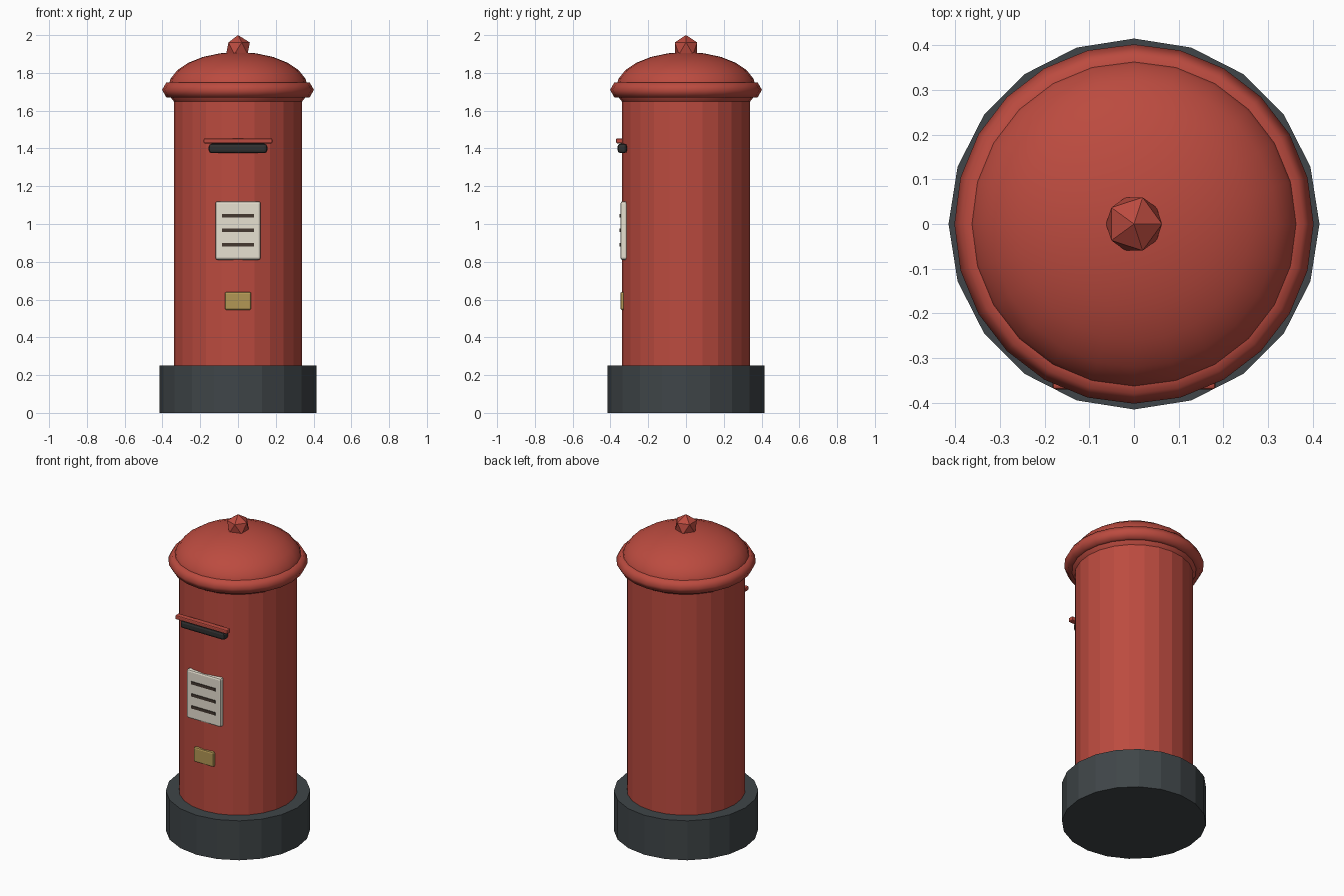
import bpy

if "Cube" in bpy.data.objects:
    bpy.data.objects.remove(bpy.data.objects["Cube"])


def material(name, rgb):
    m = bpy.data.materials.new(name)
    m.diffuse_color = (*rgb, 1)
    m.use_nodes = True
    m.node_tree.nodes["Principled BSDF"].inputs["Base Color"].default_value = m.diffuse_color
    return m


RED = material("red_paint", (0.50, 0.07, 0.05))
DARK = material("dark_iron", (0.05, 0.06, 0.065))
BLACK = material("slot_black", (0.03, 0.03, 0.03))
CREAM = material("cream_enamel", (0.80, 0.75, 0.64))
BRASS = material("brass", (0.45, 0.31, 0.09))
INK = material("ink", (0.06, 0.04, 0.03))


def finish(name, mat, smooth=False):
    ob = bpy.context.object
    ob.name = name
    ob.data.materials.append(mat)
    if smooth:
        bpy.ops.object.shade_smooth()
    return ob


def drum(name, sides, radius, z0, z1, mat):
    bpy.ops.mesh.primitive_cylinder_add(vertices=sides, radius=radius, depth=z1 - z0,
                                        location=(0, 0, (z0 + z1) / 2))
    return finish(name, mat)


def box(name, half_x, y0, y1, z0, z1, mat, bevel=0, segments=2):
    bpy.ops.mesh.primitive_cube_add(size=1, location=(0, (y0 + y1) / 2, (z0 + z1) / 2))
    ob = finish(name, mat)
    ob.scale = (2 * half_x, y1 - y0, z1 - z0)
    bpy.ops.object.transform_apply(location=False, rotation=False, scale=True)
    if bevel:
        mod = ob.modifiers.new("bevel", 'BEVEL')
        mod.width = bevel
        mod.segments = segments
    return ob


# Plinth and pillar
drum("plinth", 20, 0.415, 0, 0.25, DARK)
drum("pillar", 24, 0.34, 0.25, 1.70, RED)

# Domed cap with rim ring
bpy.ops.mesh.primitive_uv_sphere_add(segments=24, ring_count=12, radius=0.37,
                                     location=(0, 0, 1.72))
bpy.context.object.scale.z = 0.19 / 0.37
finish("cap_dome", RED, True)
bpy.ops.mesh.primitive_torus_add(major_segments=24, minor_segments=6, major_radius=0.357,
                                 minor_radius=0.045, location=(0, 0, 1.71))
finish("cap_rim", RED, True)

# Faceted finial
bpy.ops.mesh.primitive_ico_sphere_add(subdivisions=1, radius=0.07, location=(0, 0, 1.93))
finish("finial", RED)

# Letter slot and its hood
box("letter_slot", 0.155, -0.362, -0.312, 1.375, 1.425, BLACK, 0.015)
box("slot_hood", 0.182, -0.37, -0.335, 1.427, 1.453, RED, 0.006)

# Notice plate with printed bars
box("notice_plate", 0.12, -0.347, -0.31, 0.81, 1.12, CREAM, 0.012)
for i, z in enumerate((1.043, 0.966, 0.89)):
    box(f"notice_bar_{i + 1}", 0.085, -0.351, -0.343, z - 0.009, z + 0.009, INK)

# Brass lock plate
box("lock_plate", 0.07, -0.348, -0.322, 0.545, 0.64, BRASS, 0.01)
